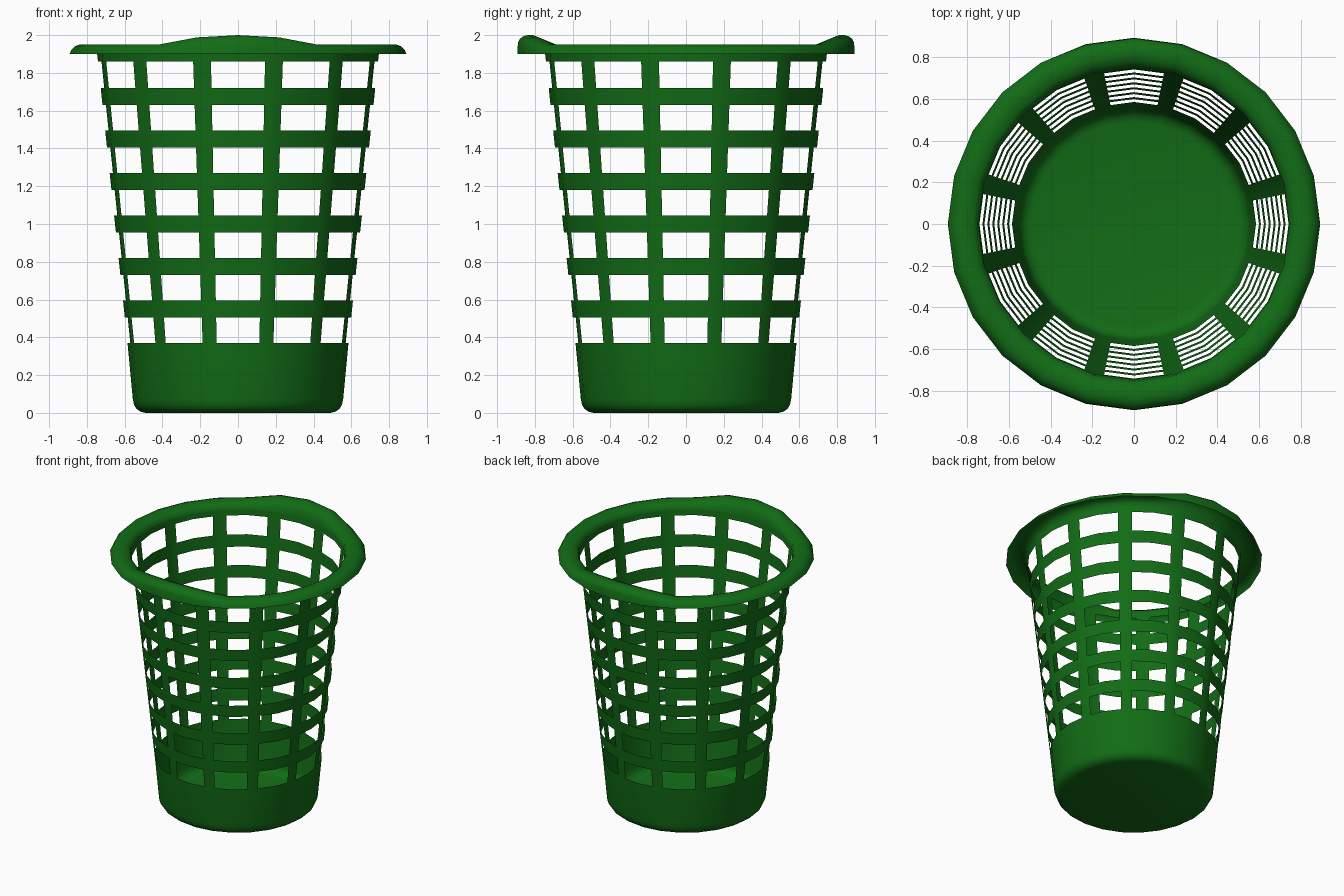
import bpy, bmesh
from math import sin, cos, pi, radians

if "Cube" in bpy.data.objects:
    bpy.data.objects.remove(bpy.data.objects["Cube"])

SIDES = 24
RIB_EDGE = 11.2   # half-angle of each opening, in degrees

green = bpy.data.materials.new("green_plastic")
green.diffuse_color = (0.006, 0.15, 0.008, 1)
green.use_nodes = True
green.node_tree.nodes["Principled BSDF"].inputs["Base Color"].default_value = green.diffuse_color


def polygon_point(r, deg, z):
    """Point on a 24-sided ring, lying on the flat sides between corners."""
    step = 360 / SIDES
    local = (deg % step) - step / 2
    k = r * cos(pi / SIDES) / cos(radians(local))
    return (k * cos(radians(deg)), k * sin(radians(deg)), z)


def finish(name, bm):
    bmesh.ops.recalc_face_normals(bm, faces=bm.faces)
    mesh = bpy.data.meshes.new(name)
    bm.to_mesh(mesh)
    bm.free()
    obj = bpy.data.objects.new(name, mesh)
    bpy.context.collection.objects.link(obj)
    mesh.materials.append(green)
    bpy.ops.object.select_all(action='DESELECT')
    obj.select_set(True)
    bpy.context.view_layer.objects.active = obj
    bpy.ops.object.shade_smooth_by_angle(angle=radians(40))
    return obj


def loft(bm, rings, keep=lambda row, col: True):
    n = len(rings[0])
    verts = [[bm.verts.new(p) for p in ring] for ring in rings]
    for i in range(len(rings) - 1):
        for j in range(n):
            if keep(i, j):
                k = (j + 1) % n
                bm.faces.new((verts[i][j], verts[i][k], verts[i + 1][k], verts[i + 1][j]))
    return verts


def wall_radius(z):
    return 0.585 + 0.105 * (z - 0.37)


# Lattice wall: 12 ribs and 6 bands left after skipping the opening faces
angles = [30 * k + a for k in range(12) for a in (0, RIB_EDGE, 15, 30 - RIB_EDGE)]
levels = [0.37]
for i in range(7):
    levels += [0.505 + 0.225 * i, 0.595 + 0.225 * i]
levels[-2:] = [1.86, 1.905]
bm = bmesh.new()
rings = [[polygon_point(wall_radius(z), a, z) for a in angles] for z in levels]
loft(bm, rings, lambda row, col: row % 2 == 1 or col % 4 in (1, 2))
finish("lattice_wall", bm)

# Solid base with rounded lower edge and closed floor
corners = [15 * k for k in range(SIDES)]
base_profile = [(0.49, 0), (0.517, 0.007), (0.539, 0.023), (0.551, 0.045),
                (0.557, 0.075), (0.585, 0.37)]
bm = bmesh.new()
verts = loft(bm, [[polygon_point(r, a, z) for a in corners] for r, z in base_profile])
bm.faces.new(list(reversed(verts[0])))
finish("solid_base", bm)

# Rolled rim, raised into a grip at front and back: (radius, height, lift weight)
rim_profile = [(0.745, 1.90, 0), (0.752, 1.925, 0.5), (0.775, 1.943, 0.85),
               (0.81, 1.95, 1), (0.84, 1.95, 1), (0.865, 1.94, 1.05),
               (0.882, 1.922, 1.1), (0.89, 1.905, 1.1), (0.893, 1.90, 0)]


def lift(deg):
    off = min(abs(deg - 90), abs(deg - 270))
    return {0: 0.05, 15: 0.038}.get(off, 0)


bm = bmesh.new()
loft(bm, [[polygon_point(r, a, z + w * lift(a)) for a in corners]
          for r, z, w in rim_profile])
rim = finish("rolled_rim", bm)
# make the open rim sheet face upward
if sum(p.normal.z for p in rim.data.polygons) < 0:
    rim.data.flip_normals()
